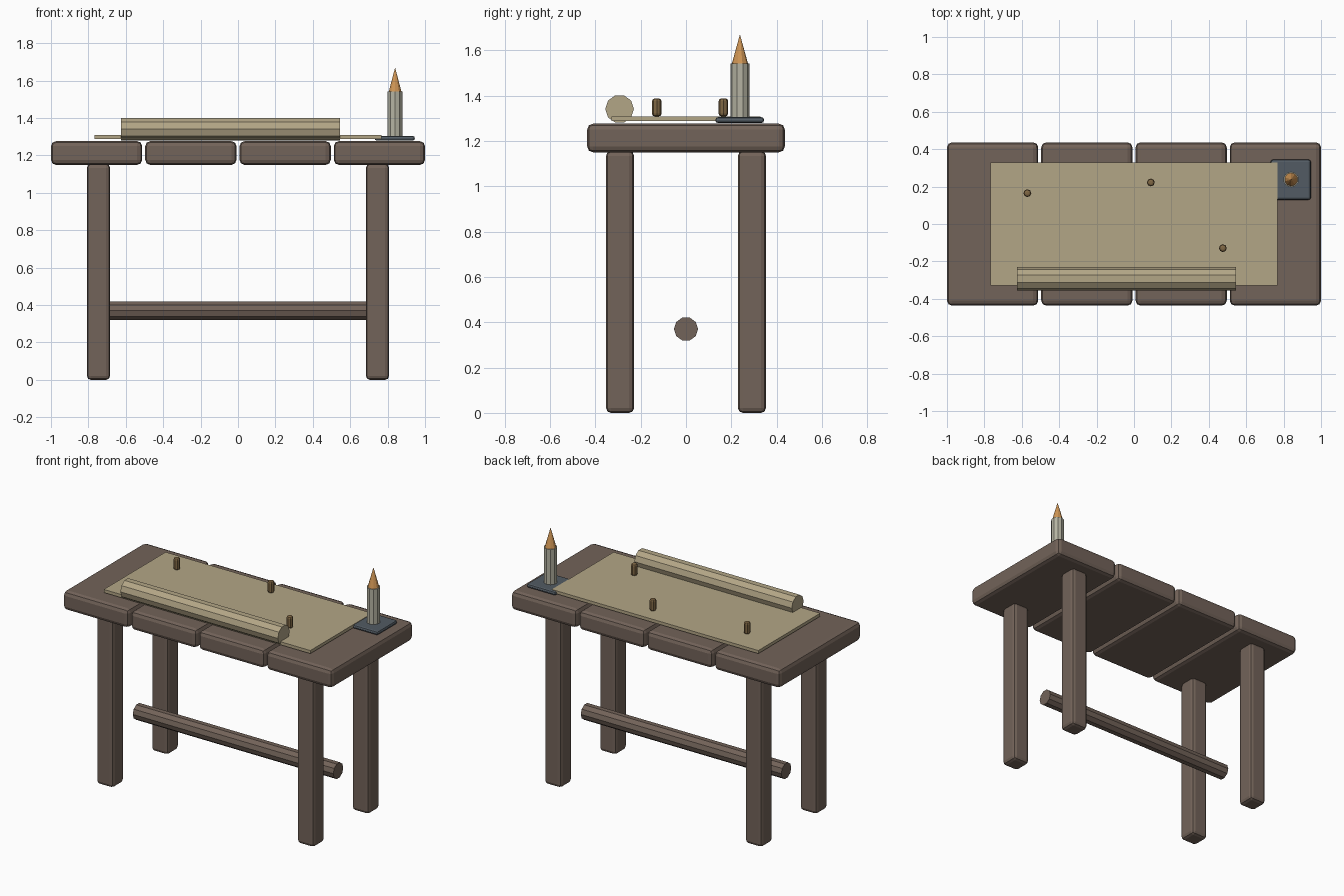
import bpy
from math import pi

if "Cube" in bpy.data.objects:
    bpy.data.objects.remove(bpy.data.objects["Cube"])


def material(name, rgb):
    m = bpy.data.materials.new(name)
    m.diffuse_color = (*rgb, 1)
    m.use_nodes = True
    m.node_tree.nodes["Principled BSDF"].inputs["Base Color"].default_value = m.diffuse_color
    return m


WOOD = material("dark wood", (0.17, 0.125, 0.10))
PAPER = material("parchment", (0.45, 0.38, 0.24))
METAL = material("blue grey metal", (0.085, 0.105, 0.125))
WAX = material("wax", (0.46, 0.45, 0.36))
FIRE = material("flame", (0.62, 0.30, 0.09))
BRASS = material("brass", (0.22, 0.14, 0.06))


def finish(name, mat, bevel=0, segments=2):
    ob = bpy.context.object
    ob.name = name
    ob.data.materials.append(mat)
    if bevel:
        mod = ob.modifiers.new("Bevel", 'BEVEL')
        mod.width = bevel
        mod.segments = segments
        mod.limit_method = 'ANGLE'
        mod.angle_limit = pi / 3
    return ob


def box(name, mat, center, size, bevel=0):
    bpy.ops.mesh.primitive_cube_add(size=1, location=center)
    bpy.context.object.scale = size
    bpy.ops.object.transform_apply(location=False, rotation=False, scale=True)
    return finish(name, mat, bevel)


def rod(name, mat, center, r, length, sides=10, along_x=False, bevel=0):
    rot = (0, pi / 2, 0) if along_x else (0, 0, 0)
    bpy.ops.mesh.primitive_cylinder_add(vertices=sides, radius=r, depth=length,
                                        location=center, rotation=rot)
    return finish(name, mat, bevel)


# Tabletop: four thick planks running front to back
for i in range(4):
    box(f"top_plank_{i + 1}", WOOD, (-0.756 + 0.504 * i, 0, 1.213),
        (0.488, 0.873, 0.127), 0.027)

# Four legs
for side, x in (("left", -0.746), ("right", 0.746)):
    for end, y in (("front", -0.291), ("back", 0.291)):
        box(f"{end}_{side}_leg", WOOD, (x, y, 0.578), (0.124, 0.124, 1.156), 0.022)

# Stretcher bar between the leg pairs
rod("stretcher", WOOD, (0, 0, 0.37), 0.053, 1.49, along_x=True)

# Spread map sheet and its rolled front edge
box("map_sheet", PAPER, (0, 0, 1.298), (1.535, 0.657, 0.021))
rod("map_roll", PAPER, (-0.04, -0.293, 1.341), 0.063, 1.17, along_x=True)

# Marker pegs standing on the map
for i, (x, y) in enumerate(((-0.57, 0.165), (0.09, 0.222), (0.475, -0.129))):
    rod(f"marker_peg_{i + 1}", BRASS, (x, y, 1.348), 0.021, 0.08, 8, bevel=0.012)

# Candle on its tray, with flame
box("candle_tray", METAL, (0.838, 0.237, 1.292), (0.215, 0.215, 0.026), 0.012)
rod("candle", WAX, (0.84, 0.238, 1.422), 0.042, 0.238)
bpy.ops.mesh.primitive_cone_add(vertices=10, radius1=0.036, radius2=0, depth=0.13,
                                location=(0.84, 0.238, 1.605))
finish("candle_flame", FIRE)
